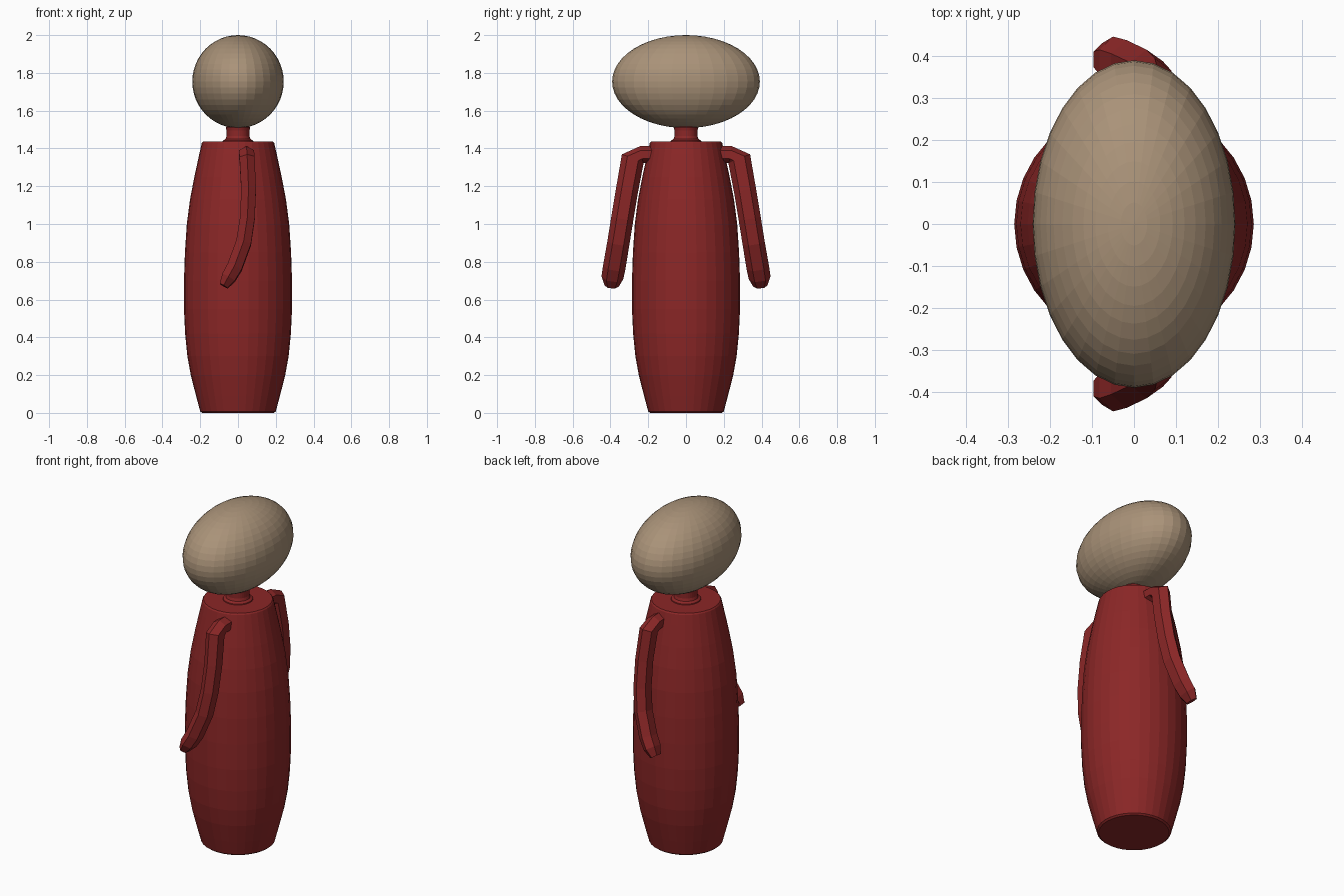
import bpy, bmesh, math
from mathutils import Vector

if "Cube" in bpy.data.objects:
    bpy.data.objects.remove(bpy.data.objects["Cube"])


def material(name, rgb):
    m = bpy.data.materials.new(name)
    m.diffuse_color = (*rgb, 1)
    m.use_nodes = True
    m.node_tree.nodes["Principled BSDF"].inputs["Base Color"].default_value = m.diffuse_color
    return m


RED = material("dark red", (0.26, 0.02, 0.02))
TAN = material("tan", (0.40, 0.29, 0.19))


def loft(name, rings, mat):
    """Skin a list of vertex rings into a closed tube with capped ends."""
    bm = bmesh.new()
    loops = [[bm.verts.new(p) for p in ring] for ring in rings]
    n = len(loops[0])
    for a, b in zip(loops, loops[1:]):
        for i in range(n):
            j = (i + 1) % n
            bm.faces.new((a[i], a[j], b[j], b[i]))
    bm.faces.new(loops[0][::-1])
    bm.faces.new(loops[-1])
    bmesh.ops.recalc_face_normals(bm, faces=bm.faces)
    me = bpy.data.meshes.new(name)
    bm.to_mesh(me)
    bm.free()
    me.materials.append(mat)
    ob = bpy.data.objects.new(name, me)
    bpy.context.collection.objects.link(ob)
    return ob


def lathe(name, profile, sides, mat):
    turn = [2 * math.pi * i / sides for i in range(sides)]
    return loft(name, [[(r * math.cos(a), r * math.sin(a), z) for a in turn]
                       for r, z in profile], mat)


# Barrel-shaped body with slightly softened rims
lathe("body", [(0.19, 0), (0.2, 0.008), (0.222, 0.09), (0.25, 0.2), (0.268, 0.3),
               (0.28, 0.42), (0.286, 0.55), (0.286, 0.7), (0.281, 0.85), (0.271, 1.0),
               (0.254, 1.13), (0.231, 1.25), (0.205, 1.37), (0.192, 1.428),
               (0.186, 1.436)], 32, RED)

# Neck with a flared foot
lathe("neck", [(0.085, 1.425), (0.08, 1.441), (0.066, 1.45), (0.061, 1.465),
               (0.061, 1.495), (0.064, 1.51), (0.05, 1.54)], 32, RED)

# Wide ellipsoid head
bpy.ops.mesh.primitive_uv_sphere_add(segments=32, ring_count=24, radius=1, location=(0, 0, 1.754))
head = bpy.context.object
head.name = "head"
head.scale = (0.242, 0.391, 0.246)
head.data.materials.append(TAN)

# Arm path: centre point, half width outward, half width sideways
ARM = [((0.045, 0.14, 1.368), 0.045, 0.040),
       ((0.045, 0.235, 1.368), 0.045, 0.040),
       ((0.048, 0.282, 1.345), 0.062, 0.040),
       ((0.056, 0.312, 1.18), 0.059, 0.039),
       ((0.050, 0.337, 1.03), 0.059, 0.039),
       ((0.030, 0.358, 0.90), 0.059, 0.040),
       ((-0.018, 0.380, 0.77), 0.060, 0.040),
       ((-0.050, 0.390, 0.715), 0.058, 0.038),
       ((-0.076, 0.394, 0.672), 0.038, 0.024)]


def arm(name, side):
    pts = [Vector(p) for p, _, _ in ARM]
    rings = []
    for i, (_, ru, rv) in enumerate(ARM):
        t = (pts[min(i + 1, len(pts) - 1)] - pts[max(i - 1, 0)]).normalized()
        u = Vector((0, -t.z, t.y)).normalized()
        v = t.cross(u)
        ring = []
        for k in range(6):
            a = k * math.pi / 3
            p = pts[i] + u * ru * math.cos(a) + v * rv * math.sin(a) / 0.866
            ring.append((p.x, p.y * side, p.z))
        rings.append(ring)
    return loft(name, rings, RED)


# Mirrored pair of six-sided arms
arm("front_arm", -1)
arm("back_arm", 1)
